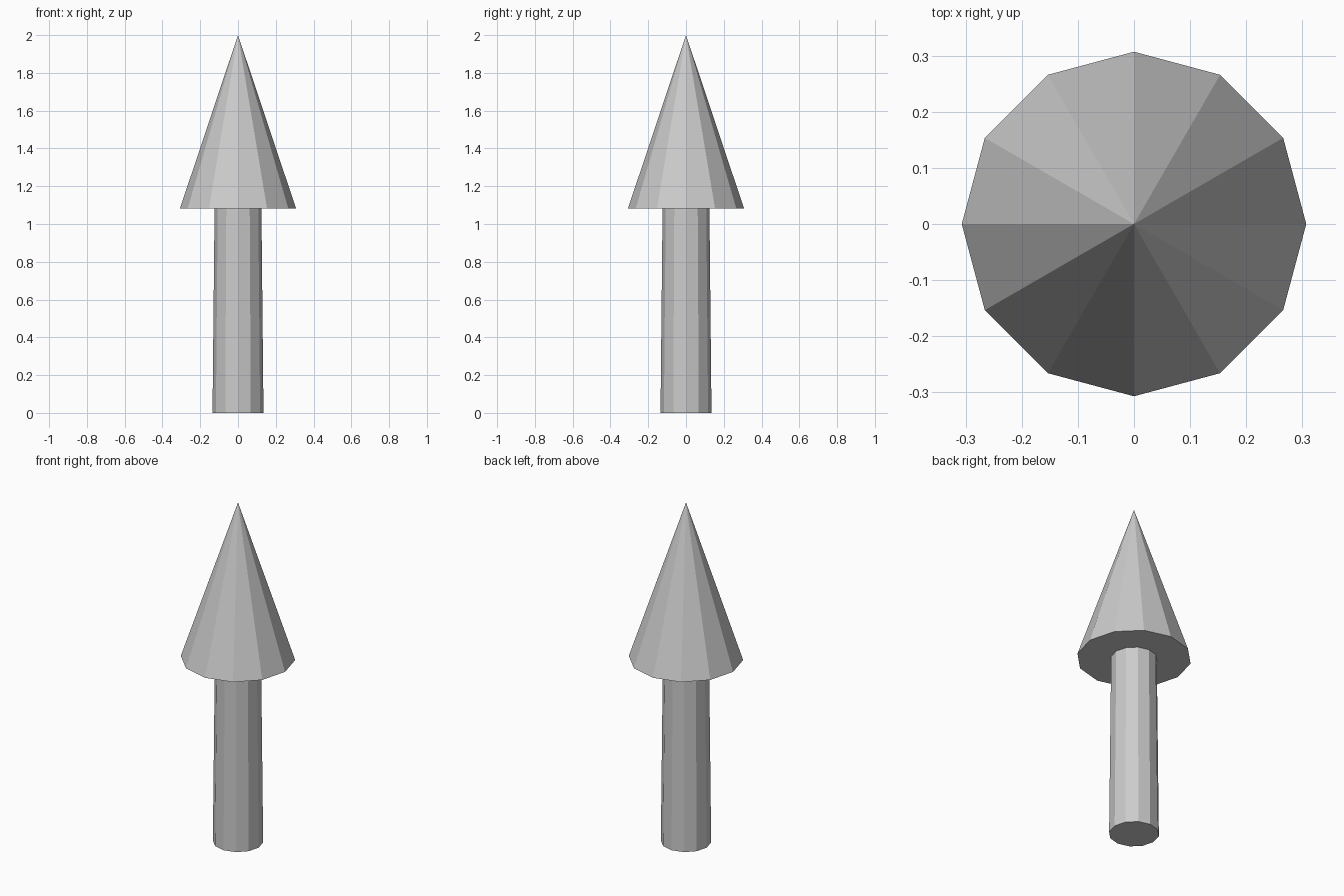
import bpy

if "Cube" in bpy.data.objects:
    bpy.data.objects.remove(bpy.data.objects["Cube"])

SIDES = 12
JOIN_Z = 1.083


def tapered(name, r_bottom, r_top, z0, z1):
    """Flat-shaded 12-sided frustum or cone between two heights."""
    bpy.ops.mesh.primitive_cone_add(
        vertices=SIDES, radius1=r_bottom, radius2=r_top,
        depth=z1 - z0, location=(0, 0, (z0 + z1) / 2))
    obj = bpy.context.object
    obj.name = name
    return obj


# Slightly tapering trunk
tapered("trunk", 0.135, 0.124, 0.0, JOIN_Z)

# Pointed crown, closed underneath
tapered("crown", 0.307, 0.0, JOIN_Z, 2.0)
